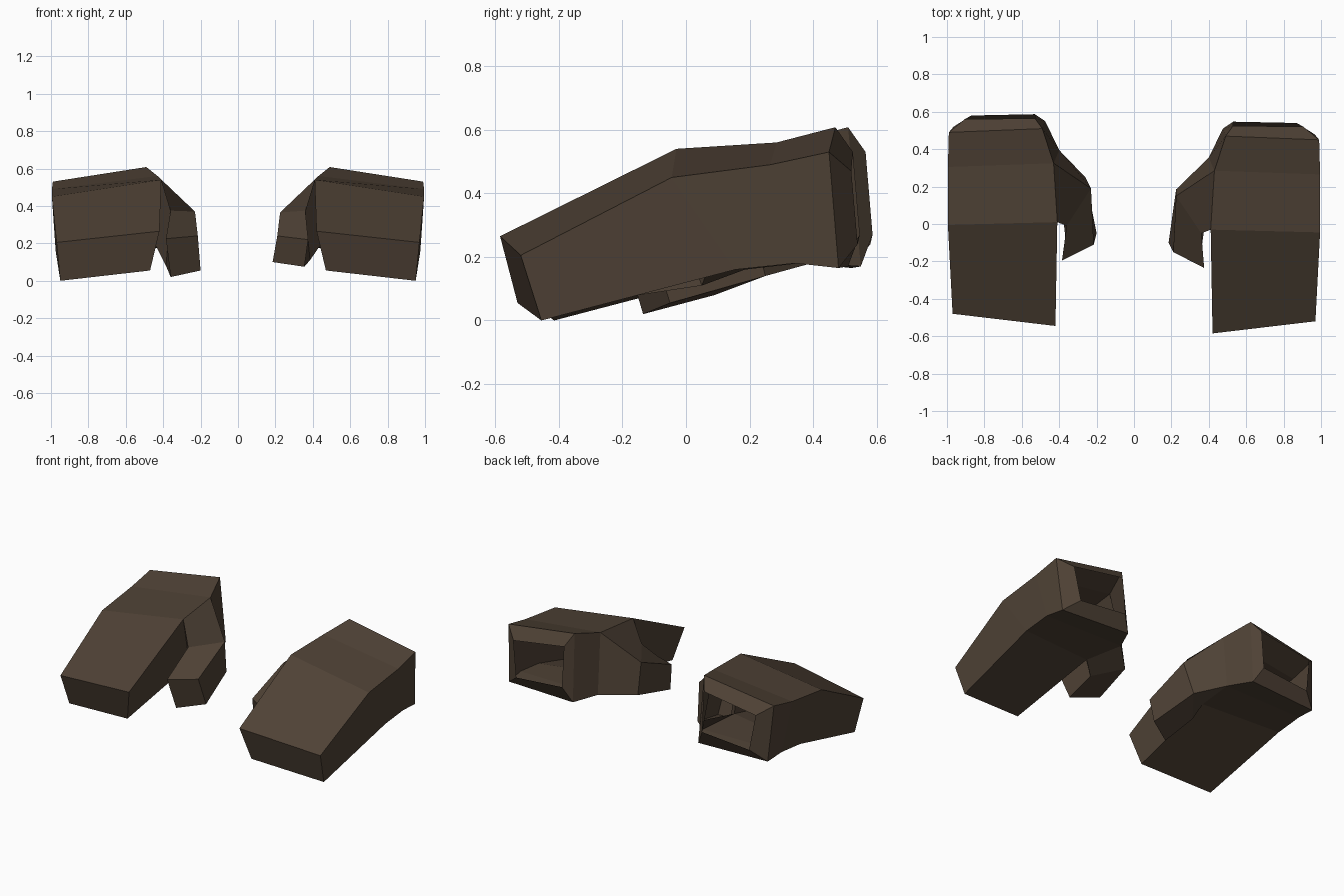
import bpy, bmesh
from mathutils import Vector

if "Cube" in bpy.data.objects:
    bpy.data.objects.remove(bpy.data.objects["Cube"])

leather = bpy.data.materials.new("dark_brown_leather")
leather.diffuse_color = (0.078, 0.054, 0.036, 1)
leather.use_nodes = True
leather.node_tree.nodes["Principled BSDF"].inputs["Base Color"].default_value = leather.diffuse_color

# Mitten cross-sections, fingertips to cuff rim.
# Each: inner top, outer top, outer bottom, inner bottom
TIP = [(.42, -.545, .265), (.97, -.48, .205), (.95, -.415, 0), (.47, -.49, .055)]
KNUCKLE = [(.41, .01, .54), (.995, -.005, .45), (.975, .195, .16), (.44, .12, .19)]
PALM = [(.43, .325, .56), (.995, .305, .49), (.975, .385, .18), (.40, .395, .18)]
WRIST = [(.49, .51, .608), (.99, .49, .53), (.965, .52, .165), (.475, .55, .17)]
RIM = [(.53, .565, .53), (.905, .56, .47), (.87, .58, .24), (.53, .587, .27)]
BODY = [TIP, KNUCKLE, PALM, WRIST, RIM]

# Thumb cross-sections: top near palm, top inside, bottom inside, bottom near palm
THUMB_ROOT = [KNUCKLE[0], PALM[0], PALM[3], KNUCKLE[3]]
THUMB_LEFT = [
    [(.36, -.01, .375), (.23, .19, .37), (.26, .25, .14), (.385, .09, .08)],
    [(.385, -.195, .225), (.215, -.11, .24), (.20, -.05, .055), (.36, -.135, .02)],
]
THUMB_RIGHT = [
    [(.36, -.01, .375), (.225, .19, .365), (.225, .225, .16), (.385, .09, .11)],
    [(.375, -.195, .22), (.21, -.11, .24), (.185, -.06, .10), (.355, -.14, .075)],
]


def loft(bm, sections, skip=()):
    """Bridge four-point sections, cap the start, leave the end open."""
    rings = [[bm.verts.new(p) for p in s] for s in sections]
    for i, (a, b) in enumerate(zip(rings, rings[1:])):
        for k in range(4):
            if (i, k) not in skip:
                n = (k + 1) % 4
                bm.faces.new((a[k], a[n], b[n], b[k]))
    bm.faces.new(rings[0])


def glove(name, side, shift, thumb):
    bm = bmesh.new()
    # Hand shell with the thumb hole left open and a hollow cuff
    loft(bm, BODY, skip={(1, 3)})
    # Thumb from its capped tip back to the hole
    loft(bm, [thumb[1], thumb[0], THUMB_ROOT])
    bmesh.ops.remove_doubles(bm, verts=bm.verts[:], dist=1e-4)
    for v in bm.verts:
        v.co = Vector((side * v.co.x, v.co.y + shift, v.co.z))
    bmesh.ops.recalc_face_normals(bm, faces=bm.faces[:])
    mesh = bpy.data.meshes.new(name)
    bm.to_mesh(mesh)
    bm.free()
    mesh.materials.append(leather)
    bpy.context.collection.objects.link(bpy.data.objects.new(name, mesh))


glove("left_mitten", -1, 0, THUMB_LEFT)
glove("right_mitten", 1, -.04, THUMB_RIGHT)
